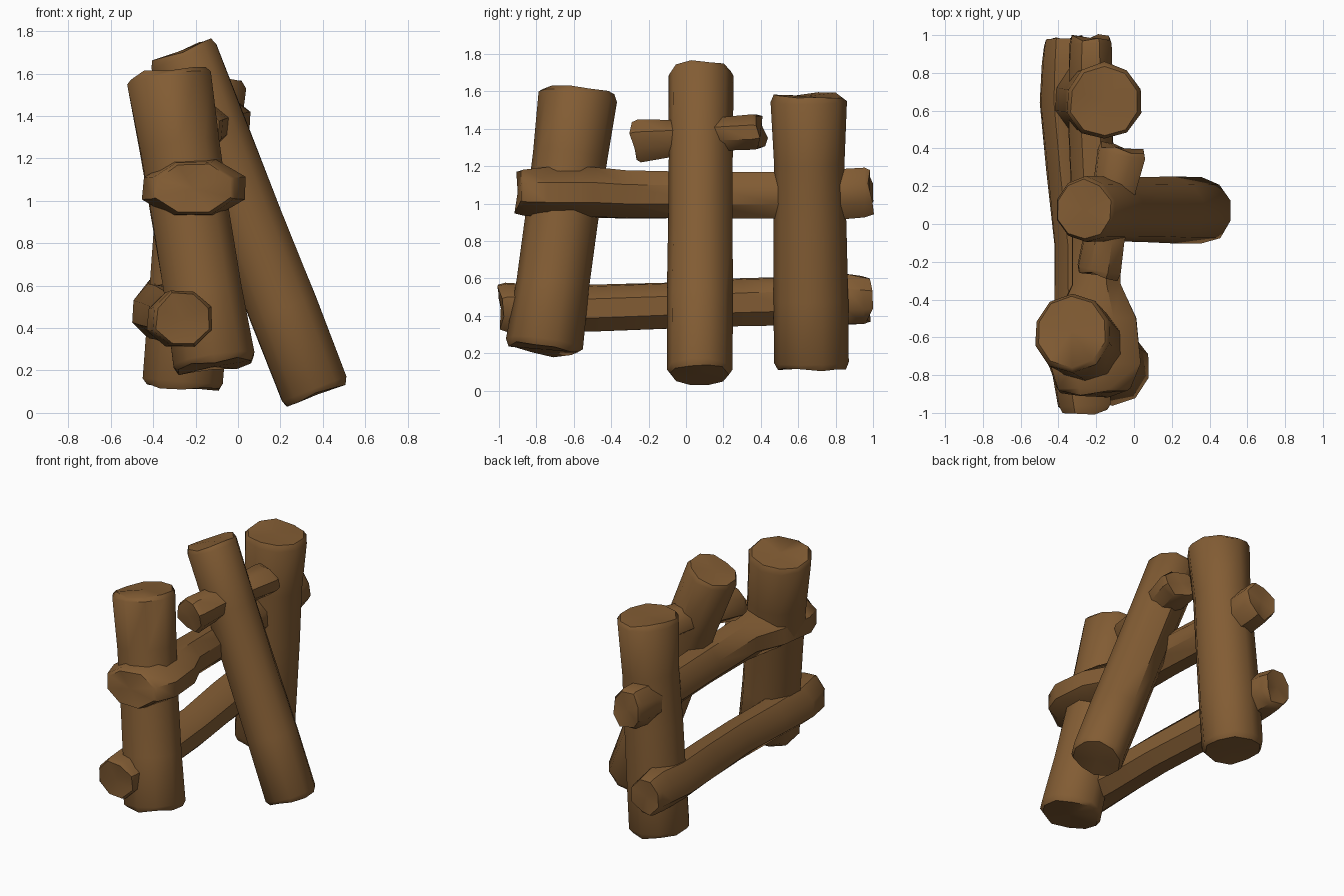
import bpy, bmesh, math, random
from mathutils import Vector

if "Cube" in bpy.data.objects:
    bpy.data.objects.remove(bpy.data.objects["Cube"])

random.seed(4)
wood = bpy.data.materials.new("brown wood")
wood.diffuse_color = (0.225, 0.108, 0.034, 1)
wood.use_nodes = True
wood.node_tree.nodes["Principled BSDF"].inputs["Base Color"].default_value = wood.diffuse_color


def log(name, rings, sides=10, wobble=0.04, ragged=0.0, chamfer=0.03):
    """Rough log through rings of (x, y, z, half width, half depth)."""
    pts = [Vector(r[:3]) for r in rings]
    axis = (pts[-1] - pts[0]).normalized()
    u = (Vector((1, 0, 0)) - axis * axis.x).normalized()
    v = axis.cross(u)
    # worn edge: a slightly smaller ring just beyond each end
    rows = [(p, r[3], r[4], 0) for p, r in zip(pts, rings)]
    a, b = rows[0], rows[-1]
    rows[0] = (a[0] + axis * chamfer, a[1], a[2], 0)
    rows[-1] = (b[0] - axis * chamfer, b[1], b[2], 0)
    rows = [(a[0], a[1] * .9, a[2] * .9, 1)] + rows + [(b[0], b[1] * .9, b[2] * .9, 1)]
    lumps = [random.uniform(-wobble, wobble) for _ in range(sides)]
    bm = bmesh.new()
    loops = []
    for c, ru, rv, end in rows:
        loop = []
        for i in range(sides):
            t = 2 * math.pi * (i + .5) / sides
            k = 1 + lumps[i] + random.uniform(-wobble, wobble) * .6
            shift = random.uniform(-ragged, ragged) if end else 0
            loop.append(bm.verts.new(c + u * ru * k * math.cos(t)
                                     + v * rv * k * math.sin(t) + axis * shift))
        loops.append(loop)
    for l0, l1 in zip(loops, loops[1:]):
        for i in range(sides):
            j = (i + 1) % sides
            bm.faces.new((l0[i], l0[j], l1[j], l1[i]))
    # end caps as fans
    for loop, c in ((loops[0], rows[0][0]), (loops[-1], rows[-1][0])):
        m = bm.verts.new(c)
        for i in range(sides):
            bm.faces.new((loop[i], loop[(i + 1) % sides], m))
    bmesh.ops.recalc_face_normals(bm, faces=bm.faces)
    me = bpy.data.meshes.new(name)
    bm.to_mesh(me)
    bm.free()
    me.materials.append(wood)
    ob = bpy.data.objects.new(name, me)
    bpy.context.collection.objects.link(ob)
    bpy.ops.object.select_all(action='DESELECT')
    ob.select_set(True)
    bpy.context.view_layer.objects.active = ob
    bpy.ops.object.shade_smooth_by_angle(angle=math.radians(42))
    return ob


def post(name, bottom, top, radii):
    n = len(radii) - 1
    b, t = Vector(bottom), Vector(top)
    log(name, [(*b.lerp(t, i / n), r, r) for i, r in enumerate(radii)],
        wobble=0.025, ragged=0.012)


# three leaning posts
post("front_post", (-0.11, -0.76, 0.22), (-0.33, -0.57, 1.60),
     (0.205, 0.195, 0.195, 0.20, 0.21))
post("middle_post", (0.37, 0.07, 0.085), (-0.265, 0.075, 1.71),
     (0.175, 0.175, 0.17, 0.17, 0.175))
post("rear_post", (-0.26, 0.67, 0.12), (-0.155, 0.65, 1.575),
     (0.20, 0.20, 0.195, 0.19, 0.205))

# lower rail along the back of the posts
log("lower_rail", [
    (-0.26, -0.99, 0.445, 0.145, 0.14),
    (-0.28, -0.80, 0.44, 0.16, 0.135),
    (-0.29, -0.50, 0.44, 0.14, 0.13),
    (-0.30, -0.10, 0.455, 0.13, 0.13),
    (-0.34, 0.30, 0.47, 0.13, 0.135),
    (-0.37, 0.65, 0.48, 0.135, 0.135),
    (-0.37, 0.85, 0.49, 0.125, 0.145),
    (-0.37, 0.975, 0.485, 0.115, 0.135)], sides=8, ragged=0.02)

# upper rail, widened where it wraps the front post
log("upper_rail", [
    (-0.21, -0.90, 1.06, 0.21, 0.13),
    (-0.21, -0.74, 1.06, 0.265, 0.14),
    (-0.20, -0.50, 1.06, 0.23, 0.14),
    (-0.20, -0.32, 1.05, 0.14, 0.135),
    (-0.21, 0.10, 1.045, 0.13, 0.13),
    (-0.23, 0.50, 1.045, 0.125, 0.13),
    (-0.23, 0.82, 1.05, 0.125, 0.14),
    (-0.23, 0.985, 1.06, 0.12, 0.14)], sides=8, ragged=0.02)

# short peg through the middle post
log("short_peg", [
    (-0.19, -0.27, 1.335, 0.12, 0.12),
    (-0.16, -0.08, 1.35, 0.115, 0.105),
    (-0.10, 0.20, 1.375, 0.12, 0.095),
    (-0.06, 0.40, 1.385, 0.135, 0.10)], sides=8, ragged=0.015)
